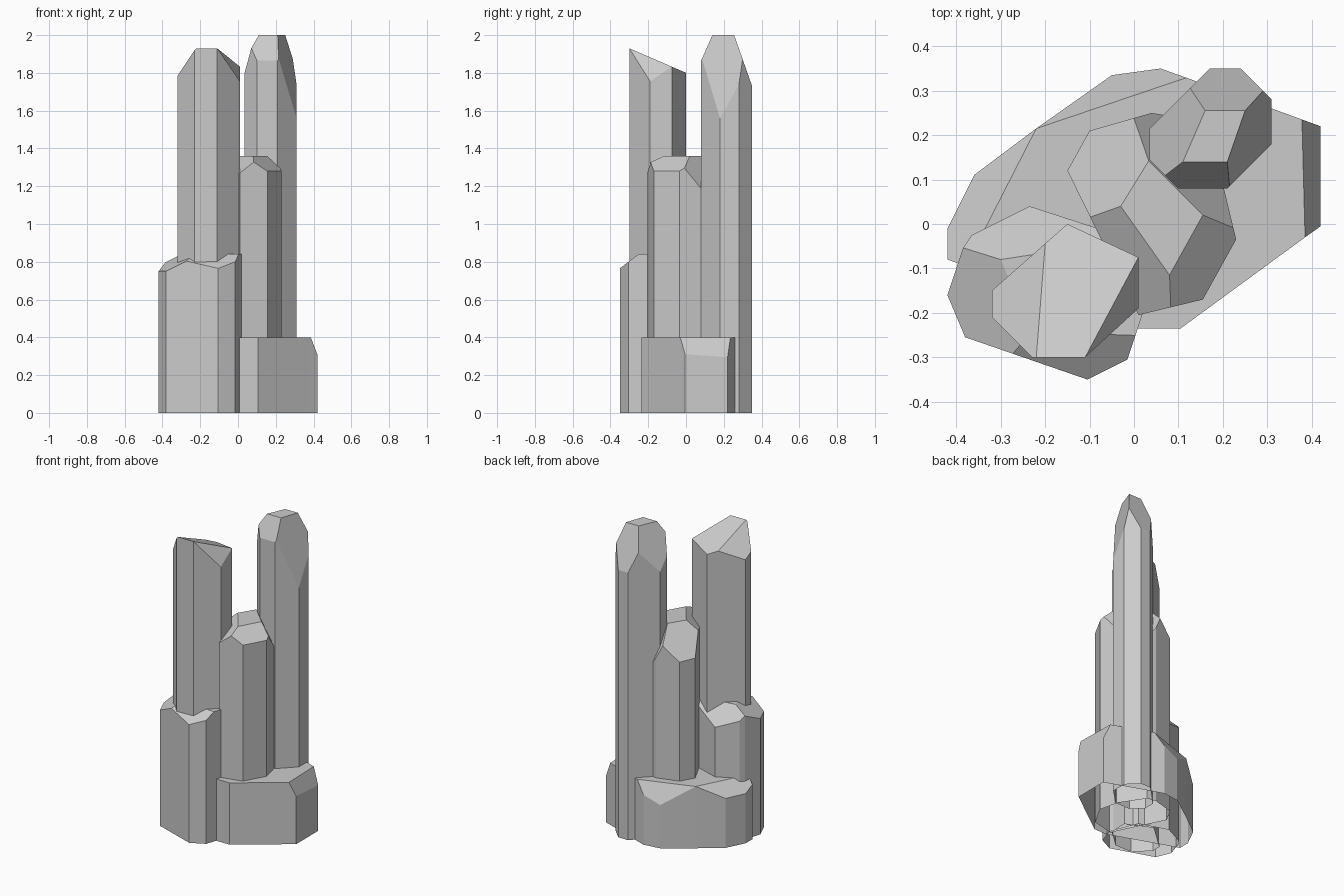
import bpy, bmesh
from mathutils import Vector

cube = bpy.data.objects.get("Cube")
if cube:
    bpy.data.objects.remove(cube, do_unlink=True)

# Single stone colour
stone = bpy.data.materials.new("grey_stone")
stone.use_nodes = True
grey = (0.6, 0.6, 0.6, 1.0)
stone.diffuse_color = grey
stone.node_tree.nodes["Principled BSDF"].inputs["Base Color"].default_value = grey


def crystal(name, footprint, height, facets):
    """Extrude a footprint, then slice one sloping tip facet per three points."""
    bm = bmesh.new()
    base = bm.faces.new([bm.verts.new((x, y, 0)) for x, y in footprint])
    grown = bmesh.ops.extrude_face_region(bm, geom=[base], use_keep_orig=True)
    top = [v for v in grown["geom"] if isinstance(v, bmesh.types.BMVert)]
    bmesh.ops.translate(bm, verts=top, vec=(0, 0, height))
    for facet in facets:
        a, b, c = map(Vector, facet)
        normal = (b - a).cross(c - a).normalized()
        if normal.z < 0:
            normal.negate()
        cut = bmesh.ops.bisect_plane(
            bm, geom=bm.verts[:] + bm.edges[:] + bm.faces[:],
            plane_co=a, plane_no=normal, clear_outer=True)
        rim = [e for e in cut["geom_cut"]
               if isinstance(e, bmesh.types.BMEdge) and e.is_boundary]
        if rim:
            bmesh.ops.edgenet_fill(bm, edges=rim)
    bmesh.ops.recalc_face_normals(bm, faces=bm.faces[:])
    # Hollow underside
    under = [f for f in bm.faces if all(v.co.z < 0.001 for v in f.verts)]
    bmesh.ops.delete(bm, geom=under, context="FACES_ONLY")
    mesh = bpy.data.meshes.new(name)
    bm.to_mesh(mesh)
    bm.free()
    mesh.materials.append(stone)
    obj = bpy.data.objects.new(name, mesh)
    bpy.context.collection.objects.link(obj)


# Tall crystal with a slanted top
crystal("tall_front_crystal",
        [(-.32, -.15), (-.32, -.21), (-.23, -.3), (-.11, -.3),
         (.01, -.19), (.01, -.075), (-.15, 0)], 2,
        [((-.22, -.3, 1.93), (-.11, -.3, 1.93), (.01, -.075, 1.833)),
         ((-.22, -.3, 1.93), (-.2, -.045, 1.82), (-.32, -.2, 1.78)),
         ((-.11, -.3, 1.93), (.01, -.075, 1.833), (.01, -.19, 1.755))])

# Tallest crystal with four tip facets around a flat top
crystal("tallest_back_crystal",
        [(.035, .145), (.1, .08), (.21, .08), (.31, .18),
         (.31, .28), (.24, .35), (.17, .35), (.035, .215)], 2,
        [((.11, .14, 2), (.21, .14, 2), (.21, .08, 1.865)),
         ((.25, .255, 2), (.21, .14, 2), (.31, .18, 1.56)),
         ((.16, .255, 2), (.25, .255, 2), (.24, .35, 1.73)),
         ((.16, .255, 2), (.11, .14, 2), (.07, .11, 1.93))])

# Middle crystal
crystal("middle_crystal",
        [(.01, -.205), (.155, -.17), (.23, -.035), (.2, .09),
         (.1, .24), (.04, .25), (-.1, .21), (-.15, .12)], 1.36,
        [((-.03, .04, 1.36), (.08, -.115, 1.36), (.01, -.205, 1.27)),
         ((.08, -.115, 1.36), (.155, .02, 1.36), (.23, -.035, 1.28)),
         ((-.03, .04, 1.36), (.035, .145, 1.36), (-.1, .21, 1.17)),
         ((.155, .02, 1.36), (.035, .14, 1.36), (.2, .075, 1.2))])

# Short crystal at the front
crystal("short_front_crystal",
        [(-.42, -.16), (-.38, -.255), (-.105, -.35), (-.015, -.305), (.02, -.2),
         (-.05, -.02), (-.235, .04), (-.365, -.025), (-.385, -.055)], .84,
        [((-.275, -.29, .805), (-.105, -.35, .765), (-.01, -.305, .8)),
         ((-.42, -.16, .75), (-.38, -.255, .75), (-.3, -.08, .84)),
         ((-.3, -.08, .84), (-.235, -.07, .84), (-.235, .04, .72))])

# Wide low base crystal
crystal("base_crystal",
        [(-.42, -.08), (.01, -.235), (.105, -.235), (.385, -.03), (.42, -.005),
         (.42, .22), (.31, .26), (.06, .35), (-.05, .335),
         (-.22, .215), (-.36, .11), (-.42, -.01)], .4,
        [((.385, -.03, .4), (.378, .235, .4), (.42, 0, .31)),
         ((-.22, .215, .4), (.12, .33, .4), (-.05, .335, .28)),
         ((-.22, .215, .4), (-.33, 0, .4), (-.36, .11, .32))])
